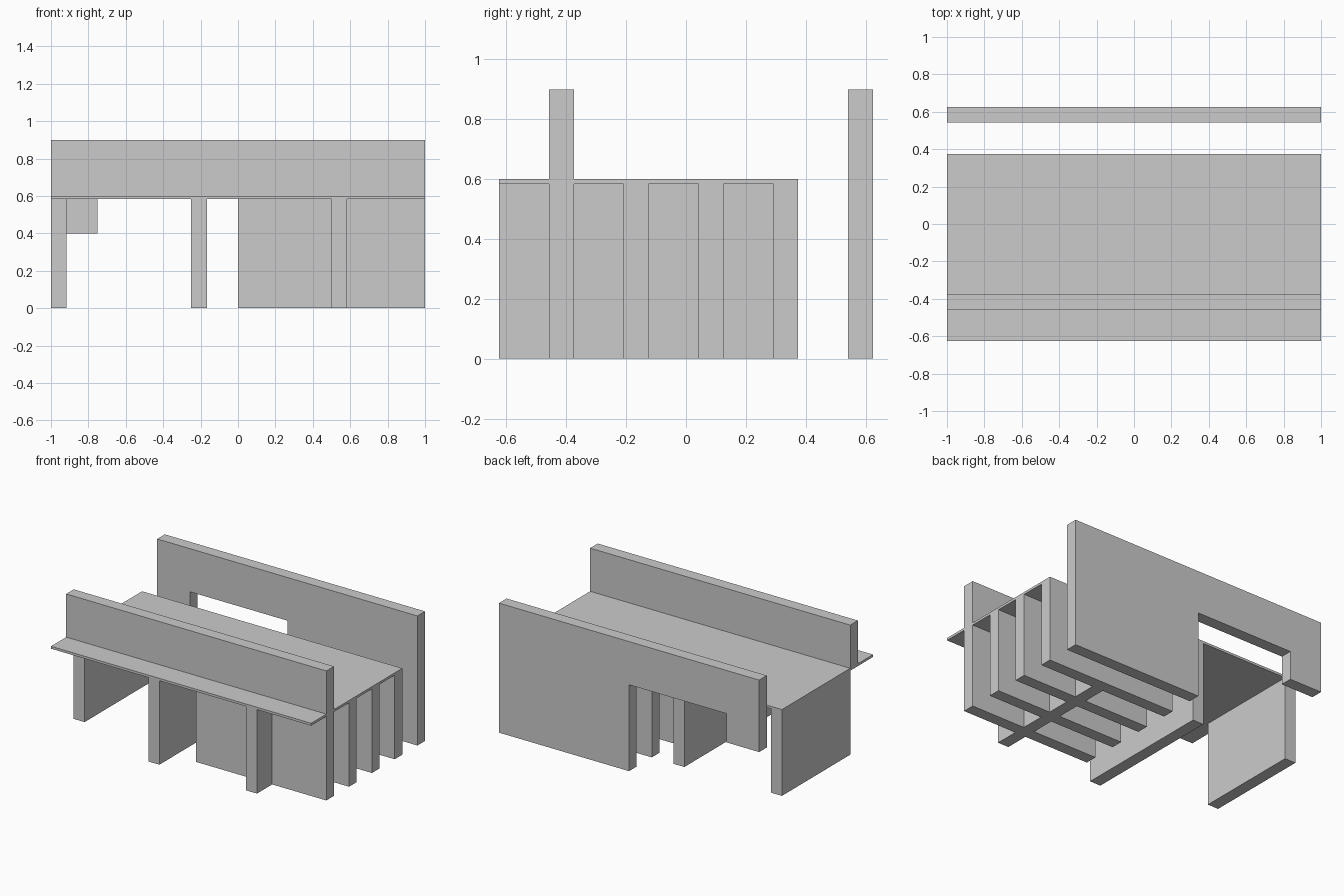
import bpy
import bmesh

if "Cube" in bpy.data.objects:
    bpy.data.objects.remove(bpy.data.objects["Cube"])

T = 1 / 12            # wall thickness
DECK_TOP = 0.6
DECK_BOTTOM = 0.6 - 1 / 60
WALL_TOP = 0.9
FRONT, BACK = -0.625, 0.625


def prism(name, profile, y0, y1):
    """Extrude an x-z outline from y0 to y1."""
    bm = bmesh.new()
    face = bm.faces.new([bm.verts.new((x, y0, z)) for x, z in profile])
    out = bmesh.ops.extrude_face_region(bm, geom=[face])
    verts = [g for g in out["geom"] if isinstance(g, bmesh.types.BMVert)]
    bmesh.ops.translate(bm, verts=verts, vec=(0, y1 - y0, 0))
    bmesh.ops.recalc_face_normals(bm, faces=bm.faces)
    mesh = bpy.data.meshes.new(name)
    bm.to_mesh(mesh)
    bm.free()
    obj = bpy.data.objects.new(name, mesh)
    bpy.context.collection.objects.link(obj)
    return obj


def box(name, x0, x1, y0, y1, z0, z1):
    return prism(name, [(x0, z0), (x1, z0), (x1, z1), (x0, z1)], y0, y1)


# Thin deck
box("deck", -1, 1, FRONT, 0.375, DECK_BOTTOM, DECK_TOP)

# Parapet standing on the deck
box("front_parapet", -1, 1, -0.375 - T, -0.375, DECK_TOP, WALL_TOP)

# Long walls under the right half of the deck
for i in range(4):
    y = -0.375 + 0.25 * i
    box(f"long_wall_{i + 1}", 0, 1, y - T, y, 0, DECK_BOTTOM)

# Cross walls under the deck; the left end wall is set back from the front
for name, x, y0 in (("left_end_wall", -1, -0.375),
                    ("middle_cross_wall", -0.25, FRONT),
                    ("right_cross_wall", 0.5, FRONT)):
    box(name, x, x + T, y0, 0.375, 0, DECK_BOTTOM)

# Free-standing back wall with a stepped opening
prism("back_wall",
      [(0, 0), (1, 0), (1, WALL_TOP), (-1, WALL_TOP),
       (-1, 0.4), (-0.75, 0.4), (-0.75, 0.6), (0, 0.6)],
      BACK - T, BACK)
